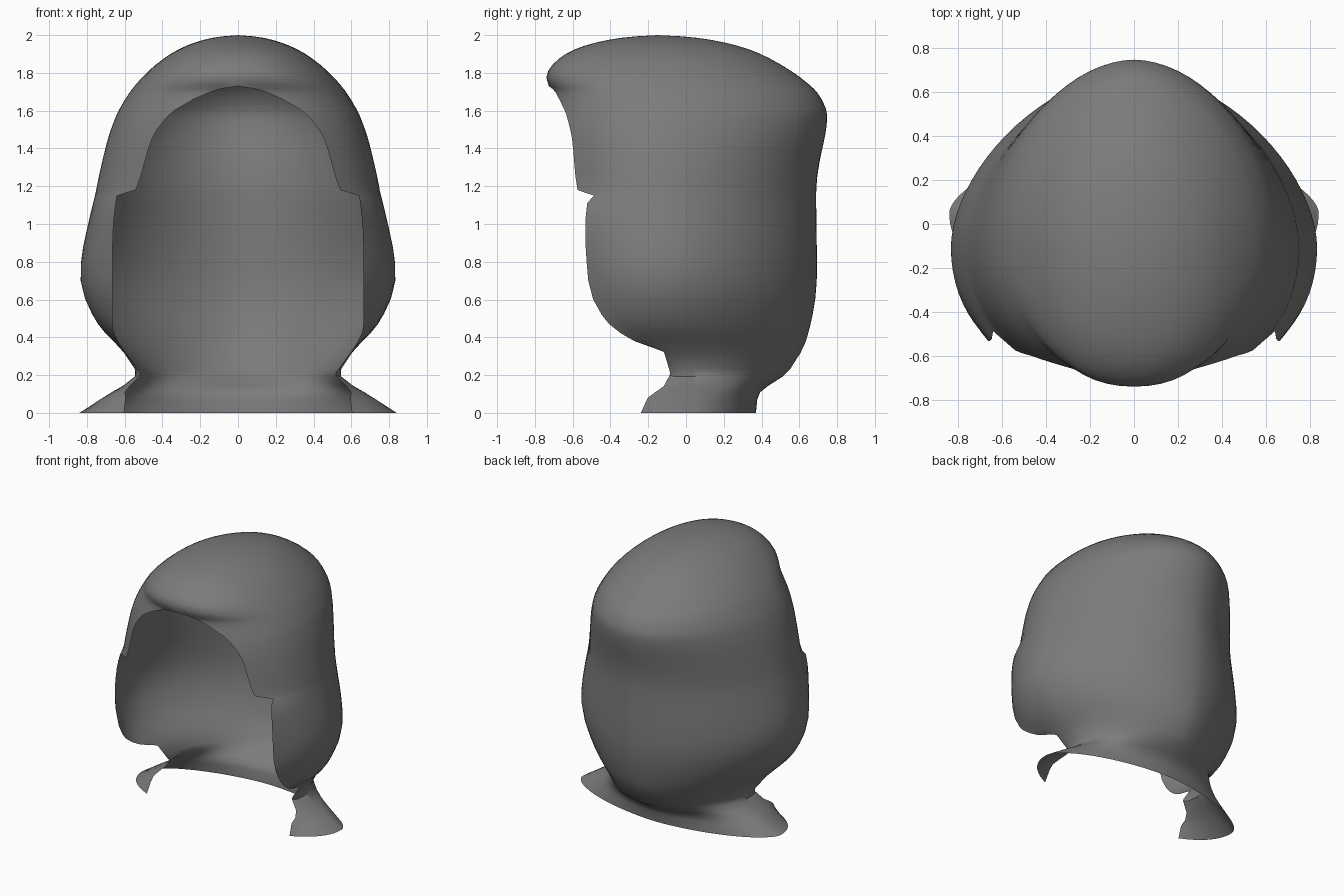
import bpy, bmesh, math

if "Cube" in bpy.data.objects:
    bpy.data.objects.remove(bpy.data.objects["Cube"])

# Profiles of the hood as (height, value) points
WIDTH = [(2, 0), (1.88, .39), (1.57, .648), (1.14, .762), (.7, .84),
         (.47, .745), (.3, .585), (.2, .53), (.1, .69), (0, .84)]
FRONT = [(2, -.15), (1.88, -.67), (1.76, -.75), (1.7, -.705), (1.46, -.735),
         (1.17, -.74), (1.1, -.82), (.7, -.73), (.38, -.7), (.3, -.43), (0, -.34)]
BACK = [(2, -.15), (1.88, .44), (1.57, .75), (1.17, .69), (.7, .695),
        (.39, .64), (.2, .53), (.1, .38), (0, .37)]
CENTRE = [(2, -.15), (1.76, -.1), (.5, -.1), (.1, .05), (0, .05)]
# Half angle of the face opening in degrees
OPENING = [(2, 0), (1.73, 0), (1.715, 8), (1.66, 21), (1.58, 32), (1.46, 39),
           (1.18, 44), (1.15, 56), (.7, 50.5), (.6, 53), (.47, 62),
           (.38, 73), (.33, 82), (.2, 76), (.14, 69), (.08, 54), (0, 44)]

COLS = 60
ROWS = 36


def depth_from_crown(z):
    # Square root spacing makes the crown round
    return math.sqrt(max(0, 2 - z))


def profile(points, z):
    s = depth_from_crown(z)
    p = [(depth_from_crown(h), v) for h, v in points]
    k = 0
    while k < len(p) - 2 and s > p[k + 1][0]:
        k += 1

    def slope(i):
        return (p[i + 1][1] - p[i][1]) / (p[i + 1][0] - p[i][0])

    def tangent(i):
        # Harmonic mean of neighbouring slopes, so the curve never overshoots
        if i == 0 or i == len(p) - 1:
            return slope(min(i, len(p) - 2))
        a, b = slope(i - 1), slope(i)
        return 2 * a * b / (a + b) if a * b > 0 else 0

    (s0, v0), (s1, v1) = p[k], p[k + 1]
    h = s1 - s0
    t = (s - s0) / h
    return (v0 + (v1 - v0) * t * t * (3 - 2 * t)
            + h * t * (1 - t) * (tangent(k) * (1 - t) - tangent(k + 1) * t))


def curved(v, power):
    return math.copysign(abs(v) ** power, v)


def ring(z):
    w, front, back, yc = (profile(p, z) for p in (WIDTH, FRONT, BACK, CENTRE))
    opening = 0 if z >= 1.73 else profile(OPENING, z)
    # Full brow, slightly pointed back that gets more pointed lower down
    back_power = 2 / (1.72 + .16 * min(1, max(0, (z - 1.1) / .5)))
    points = []
    for i in range(COLS + 1):
        a = math.radians(opening + (360 - 2 * opening) * i / COLS)
        ahead = math.cos(a) > 0
        reach = yc - front if ahead else back - yc
        power = 2 / 2.2 if ahead else back_power
        points.append((w * curved(math.sin(a), power),
                       yc - reach * curved(math.cos(a), power), z))
    return points


# Row heights: even steps from the crown, plus the corners of the opening
corners = [h for h, _ in OPENING[1:]]
steps = [2 - 2 * (r / ROWS) ** 2 for r in range(2, ROWS)]
heights = sorted(corners + [z for z in steps if min(abs(z - c) for c in corners) > .012],
                 reverse=True)

# Hood shell, from crown to the flared shoulder hem
bm = bmesh.new()
crown = bm.verts.new((0, -.15, 2))
rows = [[bm.verts.new(co) for co in ring(z)] for z in heights]
for i in range(COLS):
    bm.faces.new((crown, rows[0][i], rows[0][i + 1]))
    for upper, lower in zip(rows, rows[1:]):
        bm.faces.new((upper[i], lower[i], lower[i + 1], upper[i + 1]))
bmesh.ops.remove_doubles(bm, verts=bm.verts, dist=.0005)
bmesh.ops.recalc_face_normals(bm, faces=bm.faces)

# Soften the shell a little while keeping its open rim
inner = [v for v in bm.verts if not v.is_boundary and v.co.z < 1.999]
for _ in range(3):
    bmesh.ops.smooth_vert(bm, verts=inner, factor=.3,
                          use_axis_x=True, use_axis_y=True, use_axis_z=True)
bm.normal_update()
if max(bm.faces, key=lambda f: f.calc_center_median().z).normal.z < 0:
    bmesh.ops.reverse_faces(bm, faces=bm.faces)

mesh = bpy.data.meshes.new("hood")
bm.to_mesh(mesh)
bm.free()
hood = bpy.data.objects.new("hood", mesh)
bpy.context.collection.objects.link(hood)

grey = bpy.data.materials.new("dark grey cloth")
grey.diffuse_color = (.2, .2, .2, 1)
grey.use_nodes = True
grey.node_tree.nodes["Principled BSDF"].inputs["Base Color"].default_value = grey.diffuse_color
mesh.materials.append(grey)

bpy.context.view_layer.objects.active = hood
hood.select_set(True)
bpy.ops.object.shade_smooth_by_angle(angle=math.radians(50))
